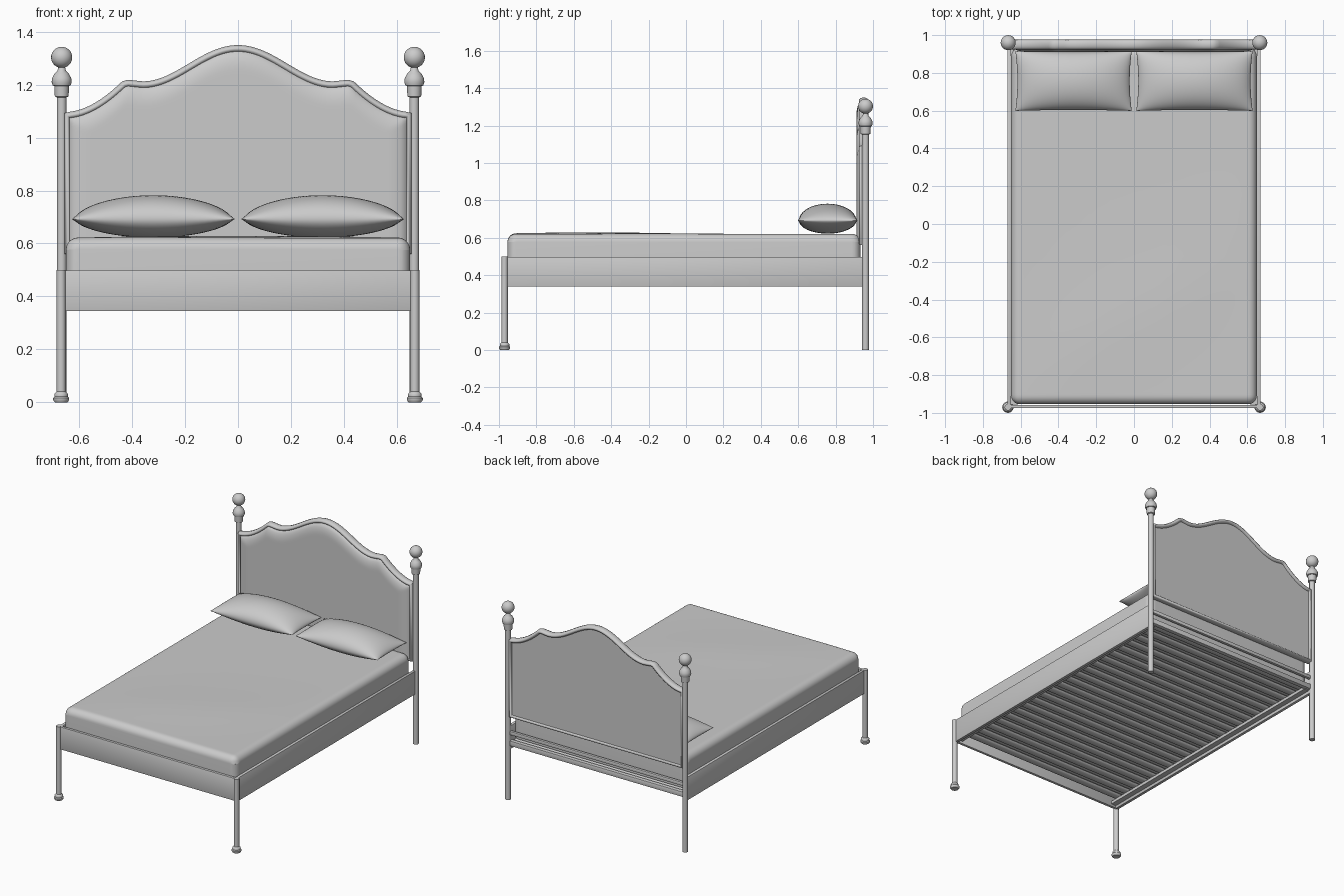
import bpy, bmesh, math
from mathutils import Vector

if "Cube" in bpy.data.objects:
    bpy.data.objects.remove(bpy.data.objects["Cube"], do_unlink=True)

grey = bpy.data.materials.new("plain grey")
grey.use_nodes = True
grey.diffuse_color = (0.6, 0.6, 0.6, 1)
grey.node_tree.nodes["Principled BSDF"].inputs["Base Color"].default_value = (0.6, 0.6, 0.6, 1)


def finish(obj, angle=40):
    obj.data.materials.clear()
    obj.data.materials.append(grey)
    bpy.ops.object.select_all(action='DESELECT')
    obj.select_set(True)
    bpy.context.view_layer.objects.active = obj
    if obj.type == 'CURVE':
        bpy.ops.object.convert(target='MESH')
    bpy.ops.object.shade_smooth_by_angle(angle=math.radians(angle))
    return obj


def from_bmesh(name, bm, angle=40):
    bmesh.ops.remove_doubles(bm, verts=bm.verts, dist=0.0001)
    bmesh.ops.recalc_face_normals(bm, faces=bm.faces)
    mesh = bpy.data.meshes.new(name)
    bm.to_mesh(mesh)
    bm.free()
    obj = bpy.data.objects.new(name, mesh)
    bpy.context.collection.objects.link(obj)
    return finish(obj, angle)


def sheet(bm, func, nu, nv):
    """Add a grid surface: func maps (u, v) in 0..1 to a point."""
    rows = [[bm.verts.new(func(i / nu, j / nv)) for j in range(nv + 1)] for i in range(nu + 1)]
    for a, b in zip(rows, rows[1:]):
        for j in range(nv):
            bm.faces.new((a[j], b[j], b[j + 1], a[j + 1]))


def lathe(name, profile, x, y, sides=24):
    bm = bmesh.new()
    n = len(profile) - 1

    def point(u, v):
        r, z = profile[round(v * n)]
        a = u * math.tau
        return (x + r * math.cos(a), y + r * math.sin(a), z)
    sheet(bm, point, sides, n)
    return from_bmesh(name, bm)


def box(name, lo, hi, bevel=0.0):
    bm = bmesh.new()
    bmesh.ops.create_cube(bm, size=1)
    for v in bm.verts:
        v.co = Vector([(l + h) / 2 + c * (h - l) for l, h, c in zip(lo, hi, v.co)])
    if bevel:
        bmesh.ops.bevel(bm, geom=bm.edges[:], offset=bevel, segments=2, profile=0.5, affect='EDGES')
    return from_bmesh(name, bm)


# Posts: turned finials on the head posts, turned feet on the foot posts
ball = [(0.04 * math.sin(a), 1.303 - 0.04 * math.cos(a))
        for a in [math.pi * (0.1 + 0.9 * i / 12) for i in range(13)]]
head_profile = [(0, 0), (0.018, 0), (0.018, 1.152), (0.026, 1.155), (0.028, 1.195),
                (0.034, 1.197), (0.038, 1.21), (0.036, 1.225), (0.026, 1.243),
                (0.016, 1.252), (0.014, 1.262)] + ball
foot_profile = [(0, 0), (0.024, 0), (0.03, 0.008), (0.03, 0.016), (0.025, 0.021),
                (0.026, 0.03), (0.022, 0.036), (0.017, 0.04), (0.017, 0.5), (0, 0.5)]
for side, s in (("left", 1), ("right", -1)):
    lathe("head_post_" + side, head_profile, s * 0.666, 0.96)
    lathe("foot_post_" + side, foot_profile, s * 0.668, -0.97)
    # Side rails with an inner ledge carrying the slats
    xs = sorted((s * 0.651, s * 0.671))
    box("side_rail_" + side, (xs[0], -0.97, 0.34), (xs[1], 0.95, 0.498), 0.002)
    xs = sorted((s * 0.615, s * 0.651))
    box("slat_ledge_" + side, (xs[0], -0.955, 0.36), (xs[1], 0.945, 0.38))

box("foot_rail", (-0.66, -0.975, 0.345), (0.66, -0.957, 0.498), 0.002)
box("head_cross_rail", (-0.66, 0.935, 0.365), (0.66, 0.965, 0.4), 0.004)
box("head_lower_rail", (-0.66, 0.945, 0.44), (0.66, 0.965, 0.465), 0.004)

# Arched slats
bm = bmesh.new()
count = 22
for k in range(count):
    yc = -0.9 + 1.8 * k / (count - 1)

    def slat(u, v, yc=yc):
        a = u * math.tau
        return (-0.64 + 1.28 * v, yc + 0.029 * math.cos(a), 0.393 + 0.012 * math.sin(a))
    sheet(bm, slat, 12, 1)
from_bmesh("slats", bm)

# Headboard: scalloped outline, padded front, flat back, rounded moulding
HALF, BASE = 0.645, 0.57


def crest(x):
    x = abs(x)
    if x < 0.36:
        return 1.198 + 0.137 * (0.5 + 0.5 * math.cos(math.pi * x / 0.36))
    if x < 0.425:
        return 1.198 + 0.007 * (x - 0.36) / 0.065
    return 1.083 + 0.122 * (max(0, HALF - x) / 0.22) ** 1.8


def panel_front(u, v):
    x = HALF * (2 * u - 1)
    z = BASE + v * (crest(x) - BASE)
    d = min(1, max(0, min(HALF - abs(x), crest(x) - z)) / 0.08)
    return (x, 0.945 - 0.034 * math.sqrt(1 - (1 - d) ** 2), z)


def panel_back(u, v):
    x, y, z = panel_front(u, v)
    return (x, 0.962, z)


bm = bmesh.new()
sheet(bm, panel_front, 90, 48)
from_bmesh("headboard_padding", bm, 60)
bm = bmesh.new()
sheet(bm, panel_back, 90, 1)
from_bmesh("headboard_back", bm)

steps = 90
outline = [(HALF * (2 * i / steps - 1), crest(HALF * (2 * i / steps - 1))) for i in range(steps + 1)]
outline += [(HALF, BASE), (-HALF, BASE)]
curve = bpy.data.curves.new("headboard_moulding", 'CURVE')
curve.dimensions = '3D'
curve.bevel_depth = 0.015
curve.bevel_resolution = 3
spline = curve.splines.new('POLY')
spline.points.add(len(outline) - 1)
for p, (x, z) in zip(spline.points, outline):
    p.co = (x, 0, z, 1)
spline.use_cyclic_u = True
moulding = bpy.data.objects.new("headboard_moulding", curve)
moulding.location.y = 0.95
moulding.scale.y = 1.7
bpy.context.collection.objects.link(moulding)
finish(moulding, 50)

# Mattress: softly rounded block with a gently uneven top
bm = bmesh.new()
LX, Y0, Y1, Z0, Z1 = 0.65, -0.954, 0.932, 0.41, 0.621


def soft(t, n=8):
    """Concentrate samples near both ends."""
    return 0.5 - 0.5 * math.copysign(abs(math.cos(math.pi * t)) ** 0.6, math.cos(math.pi * t))


def mattress_top(u, v):
    x, y = LX * (2 * soft(u) - 1), Y0 + (Y1 - Y0) * soft(v)
    r = 0.045
    ex = max(0, abs(x) - (LX - r)) / r
    ey = max(0, Y0 + r - y, y - (Y1 - r)) / r
    e = min(1, math.hypot(ex, ey))
    if math.hypot(ex, ey) > 1:
        k = 1 / math.hypot(ex, ey)
        x = math.copysign(LX - r + r * ex * k, x)
        y = Y0 + r - r * ey * k if y < 0 else Y1 - r + r * ey * k
    wave = 0.008 * math.exp(-((y + 0.5 - 0.5 * x) / 0.3) ** 2) * (1 - (x / LX) ** 2)
    return (x, y, Z1 + wave - r * (1 - math.sqrt(1 - e * e)))


sheet(bm, mattress_top, 48, 60)
rim = [e for e in bm.edges if e.is_boundary]
skirt = bmesh.ops.extrude_edge_only(bm, edges=rim)["geom"]
for v in skirt:
    if isinstance(v, bmesh.types.BMVert):
        v.co.z = Z0
bmesh.ops.contextual_create(bm, geom=[e for e in skirt if isinstance(e, bmesh.types.BMEdge) and e.is_boundary])
from_bmesh("mattress", bm, 50)

# Pillows: two bulging sheets joined at a seam with drawn-out corners
for side, s in (("left", 1), ("right", -1)):
    bm = bmesh.new()
    for height in (0.09, -0.07):
        def cushion(u, v, height=height):
            a, b = -math.cos(math.pi * u), -math.cos(math.pi * v)
            x = 0.308 * a * (1 - 0.035 * (1 - b * b))
            y = 0.158 * b * (1 - 0.03 * (1 - a * a))
            bulge = (max(0, 1 - a * a) ** 0.6) * (max(0, 1 - b * b) ** 0.5)
            return (s * 0.32 + x, 0.757 + y, 0.692 + height * bulge)
        sheet(bm, cushion, 32, 24)
    from_bmesh("pillow_" + side, bm, 60)
